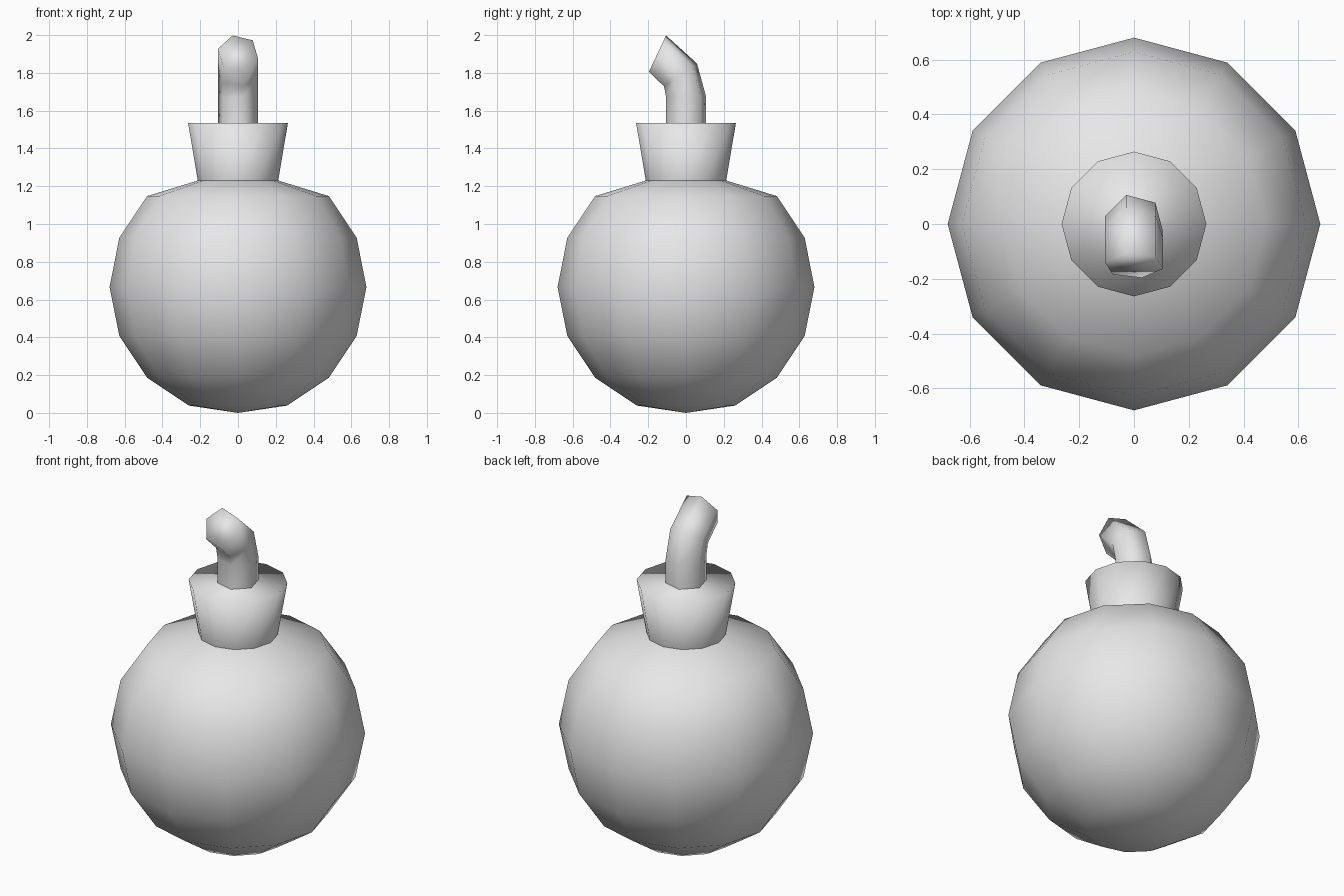
import bpy
import bmesh
from math import sin, cos, pi, radians

cube = bpy.data.objects.get("Cube")
if cube:
    bpy.data.objects.remove(cube, do_unlink=True)

grey = bpy.data.materials.new("plain grey")
grey.use_nodes = True
colour = (0.8, 0.8, 0.8, 1)
grey.diffuse_color = colour
grey.node_tree.nodes["Principled BSDF"].inputs["Base Color"].default_value = colour


def skin_rings(name, rings, sides, turn=0.0, pole=None, cap_end=True):
    """Skin rings given as (centre y, centre z, radius, tilt about x)."""
    bm = bmesh.new()
    loops = []
    for cy, cz, r, tilt in rings:
        loop = []
        for i in range(sides):
            a = turn + 2 * pi * i / sides
            v = r * sin(a)
            loop.append(bm.verts.new((r * cos(a), cy + v * cos(tilt), cz + v * sin(tilt))))
        loops.append(loop)
    for low, high in zip(loops, loops[1:]):
        for i in range(sides):
            j = (i + 1) % sides
            bm.faces.new((low[i], low[j], high[j], high[i]))
    if pole is not None:
        tip = bm.verts.new((0, 0, pole))
        for i in range(sides):
            bm.faces.new((tip, loops[0][(i + 1) % sides], loops[0][i]))
    if cap_end:
        bm.faces.new(loops[-1])
    # smooth shading with sharp rims
    for f in bm.faces:
        f.smooth = True
    for e in bm.edges:
        if len(e.link_faces) == 2 and e.calc_face_angle() > radians(65):
            e.smooth = False
    mesh = bpy.data.meshes.new(name)
    bm.to_mesh(mesh)
    bm.free()
    mesh.materials.append(grey)
    obj = bpy.data.objects.new(name, mesh)
    bpy.context.collection.objects.link(obj)
    return obj


# Round body: sphere rings, narrowing to the foot of the collar
R, CENTRE = 0.68, 0.667
NECK_R, NECK_Z, NECK_TOP = 0.213, 1.23, 1.534
body = []
for k in range(1, 7):
    a = pi * k / 8
    body.append((0, CENTRE - R * cos(a), R * sin(a), 0))
body.append((0, NECK_Z, NECK_R, 0))
skin_rings("round_body", body, 12, pole=0.0, cap_end=False)

# Flared collar
skin_rings("collar", [(0, NECK_Z, NECK_R, 0), (0, NECK_TOP, 0.264, 0)], 12)

# Bent six-sided fuse, leaning forward
fuse = [
    (0, NECK_TOP, 0.11, 0),
    (0, 1.675, 0.11, 0),
    (-0.029, 1.789, 0.11, radians(35)),
    (-0.151, 1.902, 0.11, radians(64.7)),
]
skin_rings("fuse", fuse, 6, turn=radians(45))
